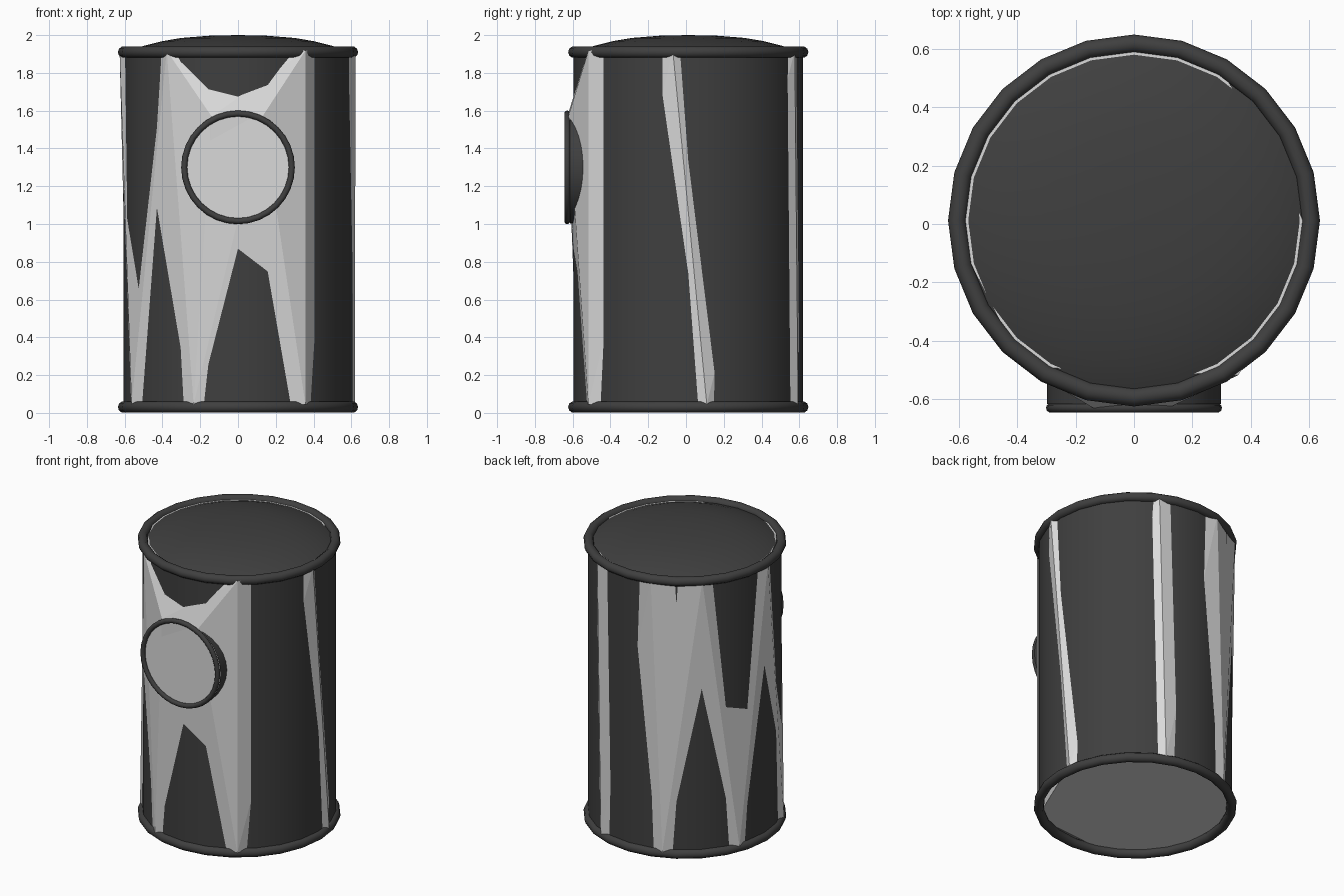
import bpy, bmesh, math
from mathutils import Matrix, Vector

cube = bpy.data.objects.get("Cube")
if cube:
    bpy.data.objects.remove(cube, do_unlink=True)

SIDES = 24
CENTRE_Y = 0.012


def material(name, value):
    m = bpy.data.materials.new(name)
    m.use_nodes = True
    colour = (value, value, value, 1)
    m.diffuse_color = colour
    m.node_tree.nodes["Principled BSDF"].inputs["Base Color"].default_value = colour
    return m


dark = material("dark_grey", 0.05)
light = material("light_grey", 0.7)


def finish(name, bm, mat, smooth=True):
    bmesh.ops.recalc_face_normals(bm, faces=bm.faces)
    mesh = bpy.data.meshes.new(name)
    bm.to_mesh(mesh)
    bm.free()
    mesh.materials.append(mat)
    ob = bpy.data.objects.new(name, mesh)
    bpy.context.collection.objects.link(ob)
    if smooth:
        bpy.ops.object.select_all(action="DESELECT")
        ob.select_set(True)
        bpy.context.view_layer.objects.active = ob
        bpy.ops.object.shade_smooth_by_angle(angle=math.radians(50))
    return ob


def lathe(name, profile, mat, closed=False, sides=SIDES):
    """Spin a (radius, height) profile around the vertical axis."""
    bm = bmesh.new()
    verts = [bm.verts.new((r, 0, z)) for r, z in profile]
    pairs = list(zip(verts, verts[1:]))
    if closed:
        pairs.append((verts[-1], verts[0]))
    edges = [bm.edges.new(p) for p in pairs]
    bmesh.ops.spin(bm, geom=verts + edges, axis=(0, 0, 1), cent=(0, 0, 0),
                   angle=math.tau, steps=sides, use_duplicate=False)
    bmesh.ops.remove_doubles(bm, verts=bm.verts, dist=0.0001)
    ob = finish(name, bm, mat)
    ob.location.y = CENTRE_Y
    return ob


def ring(name, major, minor, z, sides=SIDES):
    steps = [math.tau * i / 10 for i in range(10)]
    profile = [(major + minor * math.cos(a), z + minor * math.sin(a)) for a in steps]
    return lathe(name, profile, dark, closed=True, sides=sides)


def face_front(ob, y, z):
    ob.rotation_euler.x = math.pi / 2
    ob.location = (0, y, z)


# Drum wall, domed lid and the two rims
lathe("drum_wall", [(0.607, 0.03), (0.607, 1.91)], dark)
lathe("domed_lid", [(0.605, 1.9), (0.575, 1.915), (0.5, 1.943), (0.4, 1.968),
                    (0.3, 1.985), (0.15, 1.997), (0, 2.0)], dark)
ring("top_rim", 0.605, 0.031, 1.91)
ring("bottom_rim", 0.605, 0.031, 0.031)

# Faceted inner core whose ridges break through the wall
top_angles = [233, 304, 352.5, 64, 105, 135, 181]
bottom_angles = [206, 248, 304, 9, 68, 112, 158]
bm = bmesh.new()
for angles, z in ((top_angles, 1.918), (bottom_angles, 0.045)):
    for a in angles:
        radius = 0.638 if a == 304 else 0.627
        t = math.radians(a)
        bm.verts.new((radius * math.cos(t), CENTRE_Y + radius * math.sin(t), z))
bm.verts.new((-0.14, -0.629, 1.57))
bm.verts.new((0.13, -0.623, 1.57))
bmesh.ops.convex_hull(bm, input=bm.verts)
finish("inner_core", bm, light, smooth=False)

# Round front window: collar, bead and pane
face_front(lathe("window_collar", [(0.297, 0), (0.297, 0.085)], dark, sides=32), -0.53, 1.3)
face_front(ring("window_bead", 0.285, 0.016, 0, sides=32), -0.629, 1.3)
face_front(lathe("window_pane", [(0, 0), (0.285, 0)], light, sides=32), -0.624, 1.3)
